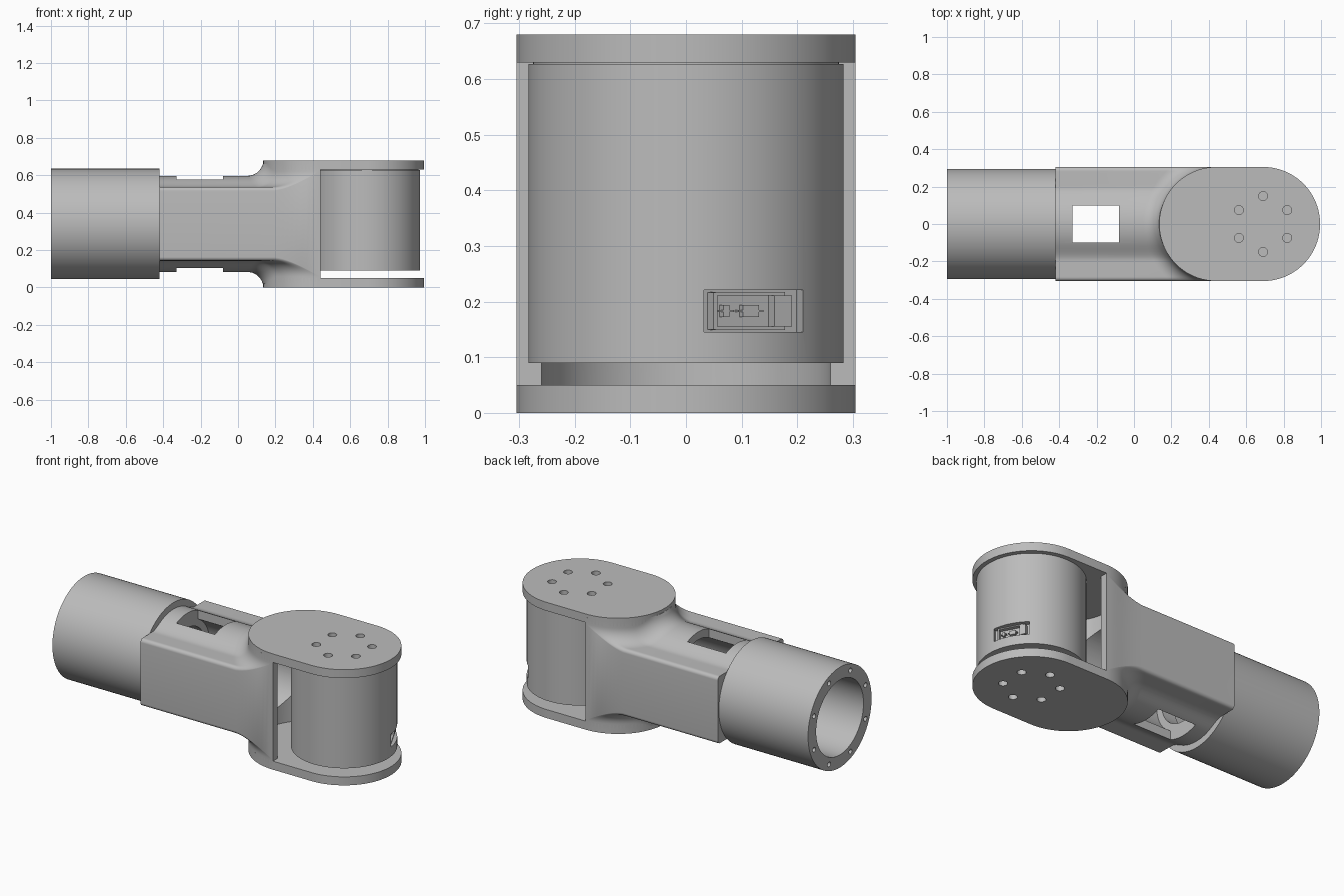
import bpy, bmesh, math
from mathutils import Matrix, Vector

if "Cube" in bpy.data.objects:
    bpy.data.objects.remove(bpy.data.objects["Cube"])

MID = 0.34            # height of the tube axis
R = 0.305             # yoke radius
ROOT, PIVOT = 0.44, 0.69   # ends of the straight part of the yoke plates

grey = bpy.data.materials.new("machined grey")
grey.use_nodes = True
tint = (0.5, 0.5, 0.5, 1)
grey.diffuse_color = tint
grey.node_tree.nodes["Principled BSDF"].inputs["Base Color"].default_value = tint


def finish(name, bm):
    bmesh.ops.recalc_face_normals(bm, faces=bm.faces)
    me = bpy.data.meshes.new(name)
    bm.to_mesh(me)
    bm.free()
    me.materials.append(grey)
    ob = bpy.data.objects.new(name, me)
    bpy.context.collection.objects.link(ob)
    return ob


def cylinder(name, radius, start, end, axis="Z", a=0, b=0, sides=96):
    """Cylinder from start to end on an axis; a, b are the other two coordinates."""
    bm = bmesh.new()
    mid = (start + end) / 2
    if axis == "X":
        mat = Matrix.Translation((mid, a, b)) @ Matrix.Rotation(math.pi / 2, 4, "Y")
    else:
        mat = Matrix.Translation((a, b, mid))
    bmesh.ops.create_cone(bm, cap_ends=True, segments=sides, radius1=radius,
                          radius2=radius, depth=end - start, matrix=mat)
    return finish(name, bm)


def box(name, centre, size, turn=0, bevel=0):
    bm = bmesh.new()
    mat = Matrix.Translation(centre) @ Matrix.Rotation(turn, 4, "Z")
    bmesh.ops.create_cube(bm, size=1, matrix=mat @ Matrix.Diagonal((*size, 1)))
    if bevel:
        # round only the edges that run along the depth of the box
        axis = mat.to_3x3() @ Vector((1, 0, 0))
        edges = [e for e in bm.edges
                 if abs((e.verts[0].co - e.verts[1].co).normalized().dot(axis)) > 0.9]
        bmesh.ops.bevel(bm, geom=edges, offset=bevel, segments=6, affect="EDGES")
    return finish(name, bm)


def cut(ob, cutters):
    for c in cutters:
        c.hide_render = True
        mod = ob.modifiers.new("cut", "BOOLEAN")
        mod.operation, mod.solver, mod.object = "DIFFERENCE", "EXACT", c
        bpy.context.view_layer.objects.active = ob
        bpy.ops.object.modifier_apply(modifier=mod.name)
        bpy.data.objects.remove(c)


def smooth(ob):
    bpy.ops.object.select_all(action="DESELECT")
    ob.select_set(True)
    bpy.context.view_layer.objects.active = ob
    bpy.ops.object.shade_smooth_by_angle(angle=math.radians(32))


# Arm tube with a ring of bolt holes in its open end
tube = cylinder("arm_tube", 0.295, -1, -0.42, "X", 0, MID)
holes = [cylinder("bore", 0.22, -1.1, -0.3, "X", 0, MID)]
for k in range(8):
    t = math.radians(22.5 + 45 * k)
    holes.append(cylinder("bolt", 0.014, -1.05, -0.92, "X", 0.258 * math.cos(t),
                          MID + 0.258 * math.sin(t), 20))
cut(tube, holes)

# Arm body: round core with flat flanks, filleted up into the round yoke root
FILLET, CORNER, FLANK, CORE, TOP = 0.085, 0.02, 0.197, 0.257, 0.32


def section_height(y, d):
    core = math.sqrt(max(CORE ** 2 - y * y, 0))
    k = 0.03
    blend = max(k - abs(core - FLANK), 0) / k
    h = max(core, FLANK) + blend * blend * k / 4
    over = max(abs(y) - R + CORNER, 0)
    h -= (CORNER - math.sqrt(max(CORNER ** 2 - over ** 2, 0))) * d / FILLET
    h += FILLET - math.sqrt(max(FILLET ** 2 - (FILLET - d) ** 2, 0))
    return min(h, TOP)


def root_x(y, d):
    return ROOT - math.sqrt(max((R + d) ** 2 - y * y, 0))


bm = bmesh.new()
ys = [R * math.sin(math.pi * (i / 56 - 0.5)) for i in range(57)]
steps = [FILLET * (1 - math.sin(math.pi / 2 * k / 10)) for k in range(11)]
columns = [[(-0.42, y, section_height(y, FILLET)) for y in ys]]
columns += [[(root_x(y, d), y, section_height(y, d)) for y in ys] for d in steps]
columns.append([(root_x(y, 0), y, TOP) for y in ys])
columns.append([(ROOT, y, TOP) for y in ys])
rings = []
for col in columns:
    upper = [bm.verts.new((x, y, MID + h)) for x, y, h in col]
    lower = [bm.verts.new((x, y, MID - h)) for x, y, h in reversed(col)]
    rings.append(upper + lower)
for r0, r1 in zip(rings, rings[1:]):
    for i in range(len(r0)):
        j = (i + 1) % len(r0)
        bm.faces.new((r0[i], r0[j], r1[j], r1[i]))
bm.faces.new(rings[0])
bm.faces.new(rings[-1])
bmesh.ops.remove_doubles(bm, verts=bm.verts, dist=0.00005)
body = finish("arm_body", bm)
cut(body, [
    cylinder("pocket", 0.26, 0.05, 0.63, "Z", ROOT, 0),
    cylinder("cavity", 0.21, -0.33, 0.35, "X", 0, MID),
    cylinder("neck_bore", 0.17, -0.5, -0.25, "X", 0, MID),
    box("window", (-0.205, 0, MID), (0.25, 0.2, 1)),
])


# Stadium-shaped yoke plates with a circle of six bolt holes
def yoke_plate(name, low, high):
    bm = bmesh.new()
    outline = []
    for cx, begin in ((PIVOT, -90), (ROOT, 90)):
        for k in range(49):
            t = math.radians(begin + 180 * k / 48)
            outline.append(bm.verts.new((cx + R * math.cos(t), R * math.sin(t), low)))
    face = bm.faces.new(outline)
    out = bmesh.ops.extrude_face_region(bm, geom=[face])
    bmesh.ops.translate(bm, vec=(0, 0, high - low),
                        verts=[v for v in out["geom"] if isinstance(v, bmesh.types.BMVert)])
    plate = finish(name, bm)
    bolts = []
    for k in range(6):
        t = math.radians(30 + 60 * k)
        bolts.append(cylinder("bolt", 0.024, low - 0.02, high + 0.02, "Z",
                              PIVOT + 0.149 * math.cos(t), 0.149 * math.sin(t), 28))
    cut(plate, bolts)
    return plate


plates = [yoke_plate("lower_yoke_plate", 0, 0.05), yoke_plate("upper_yoke_plate", 0.63, 0.68)]

# Joint barrel hanging from the upper plate
barrel = cylinder("joint_barrel", 0.283, 0.09, 0.627, "Z", PIVOT, 0, 128)
collar = cylinder("barrel_collar", 0.275, 0.62, 0.632, "Z", PIVOT, 0, 128)

# Recessed connector port on the outer side of the barrel
TURN = math.radians(27.3)


def port_box(name, radial, side, z, size, bevel=0):
    spot = Matrix.Rotation(TURN, 4, "Z") @ Vector((radial, side, z))
    return box(name, spot + Vector((PIVOT, 0, 0)), size, TURN, bevel)


cut(barrel, [port_box("port_recess", 0.29, 0, 0.183, (0.1, 0.2, 0.075))])
port = [
    port_box("port_rim_top", 0.25, -0.005, 0.214, (0.024, 0.14, 0.006)),
    port_box("port_rim_bottom", 0.25, -0.005, 0.152, (0.024, 0.14, 0.006)),
    port_box("port_rim_end", 0.25, -0.076, 0.183, (0.024, 0.008, 0.066)),
    port_box("port_latch", 0.25, 0.06, 0.183, (0.03, 0.035, 0.056)),
    port_box("port_contact_inner", 0.245, -0.05, 0.183, (0.02, 0.03, 0.022), 0.009),
    port_box("port_contact_outer", 0.245, 0.0, 0.183, (0.02, 0.05, 0.022), 0.009),
]

for ob in [tube, body, barrel, collar] + plates + port:
    smooth(ob)
